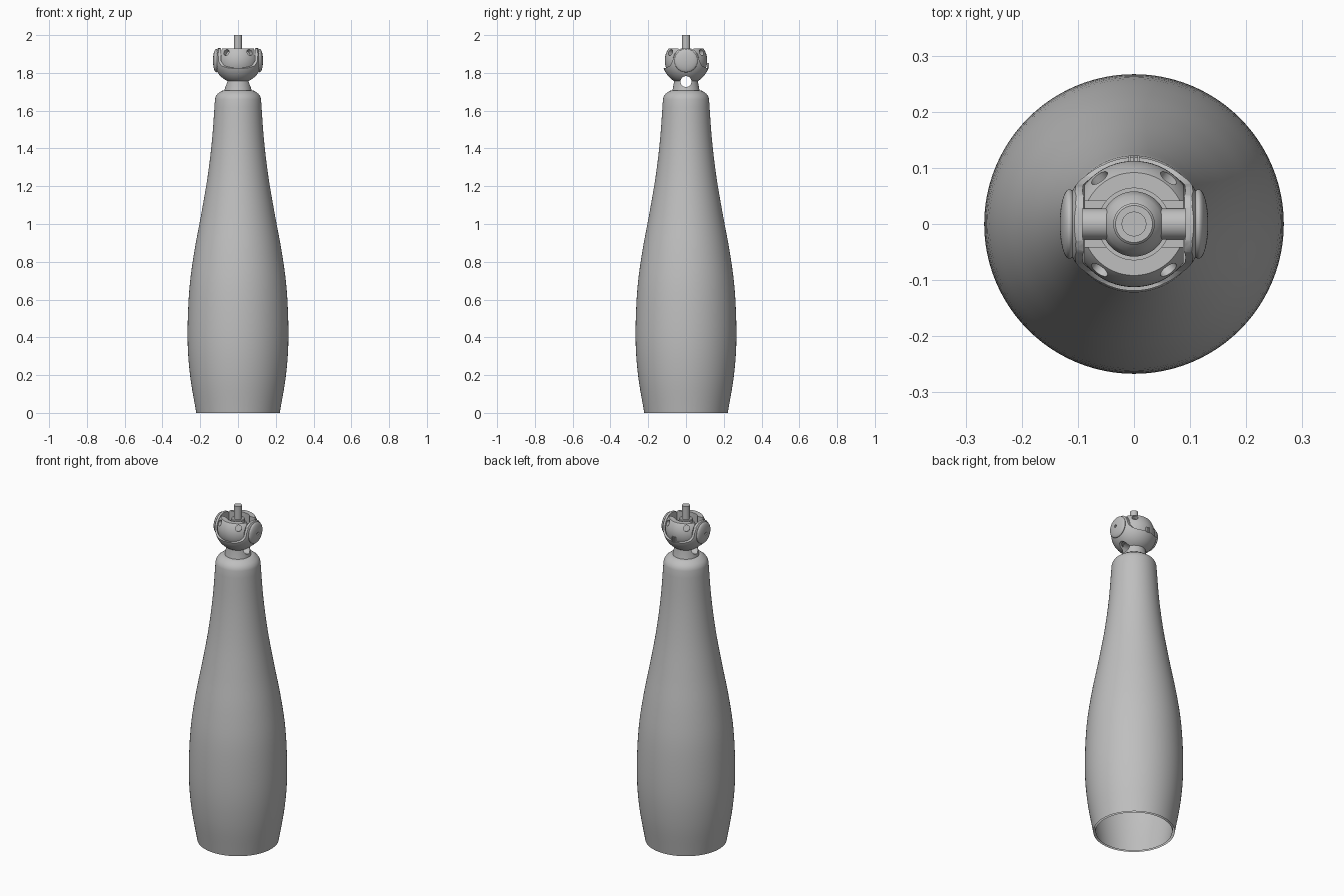
import bpy, bmesh, math
from mathutils import Matrix, Vector

if "Cube" in bpy.data.objects:
    bpy.data.objects.remove(bpy.data.objects["Cube"], do_unlink=True)

grey = bpy.data.materials.new("plain grey")
grey.use_nodes = True
grey.diffuse_color = (0.52, 0.52, 0.52, 1)
grey.node_tree.nodes["Principled BSDF"].inputs["Base Color"].default_value = (0.52, 0.52, 0.52, 1)
JOINT = 1.865  # height of the joint centre


def finish(name, bm):
    bmesh.ops.recalc_face_normals(bm, faces=bm.faces)
    mesh = bpy.data.meshes.new(name)
    bm.to_mesh(mesh)
    bm.free()
    mesh.materials.append(grey)
    obj = bpy.data.objects.new(name, mesh)
    bpy.context.collection.objects.link(obj)
    return obj


def lathe(name, points, closed=False, steps=96):
    bm = bmesh.new()
    verts = [bm.verts.new((r, 0, z)) for r, z in points]
    pairs = list(zip(verts, verts[1:])) + ([(verts[-1], verts[0])] if closed else [])
    edges = [bm.edges.new(p) for p in pairs]
    bmesh.ops.spin(bm, geom=verts + edges, cent=(0, 0, 0), axis=(0, 0, 1),
                   angle=math.tau, steps=steps, use_duplicate=False)
    bmesh.ops.remove_doubles(bm, verts=bm.verts, dist=1e-5)
    return finish(name, bm)


def sphere(name, r, z=JOINT, scale=(1, 1, 1), x=0):
    bm = bmesh.new()
    bmesh.ops.create_uvsphere(bm, u_segments=64, v_segments=32, radius=r)
    bmesh.ops.scale(bm, vec=scale, verts=bm.verts)
    bmesh.ops.translate(bm, vec=(x, 0, z), verts=bm.verts)
    return finish(name, bm)


def rod(name, r, start, end, sides=32):
    a, b = Vector(start), Vector(end)
    turn = (b - a).to_track_quat("Z", "Y").to_matrix().to_4x4()
    bm = bmesh.new()
    bmesh.ops.create_cone(bm, cap_ends=True, segments=sides, radius1=r, radius2=r,
                          depth=(b - a).length, matrix=Matrix.Translation((a + b) / 2) @ turn)
    return finish(name, bm)


def box(name, size, loc):
    bm = bmesh.new()
    bmesh.ops.create_cube(bm, size=1)
    bmesh.ops.scale(bm, vec=size, verts=bm.verts)
    bmesh.ops.translate(bm, vec=loc, verts=bm.verts)
    return finish(name, bm)


def prism(name, yz):
    bm = bmesh.new()
    face = bm.faces.new([bm.verts.new((-0.2, y, z)) for y, z in yz])
    out = bmesh.ops.extrude_face_region(bm, geom=[face])
    bmesh.ops.translate(bm, vec=(0.4, 0, 0),
                        verts=[v for v in out["geom"] if isinstance(v, bmesh.types.BMVert)])
    return finish(name, bm)


def combine(target, tool, operation="DIFFERENCE"):
    mod = target.modifiers.new("shape", "BOOLEAN")
    mod.operation, mod.object, mod.solver = operation, tool, "EXACT"
    bpy.context.view_layer.objects.active = target
    bpy.ops.object.modifier_apply(modifier=mod.name)
    bpy.data.objects.remove(tool, do_unlink=True)


def curve_through(points, n=5):
    p = [Vector(q) for q in points]
    p = [2 * p[0] - p[1]] + p + [2 * p[-1] - p[-2]]
    out = []
    for a, b, c, d in zip(p, p[1:], p[2:], p[3:]):
        for i in range(n):
            t = i / n
            out.append((2 * b + (c - a) * t + (2 * a - 5 * b + 4 * c - d) * t ** 2
                        + (3 * b - a - 3 * c + d) * t ** 3) / 2)
    return out + [p[-2]]


# hollow sleeve with a rounded shoulder
body = [tuple(v) for v in curve_through([
    (0.221, 0), (0.254, 0.2), (0.267, 0.4), (0.258, 0.65), (0.232, 0.85),
    (0.195, 1.05), (0.161, 1.25), (0.137, 1.45), (0.122, 1.66)])]
shoulder = [(0.118, 1.675), (0.108, 1.689), (0.09, 1.703), (0.078, 1.708), (0, 1.708)]
inside = [(0, 1.65)] + [(r - 0.013, z) for r, z in reversed(body) if z < 1.65]
lathe("sleeve", body + shoulder + inside)

# short neck with a cross hole
neck = lathe("neck", [(0, 1.70), (0.073, 1.70), (0.07, 1.715), (0.064, 1.75),
                      (0.062, 1.785), (0, 1.785)])

# outer yoke: bowl with two side arms
yoke = sphere("outer_yoke", 0.125)
hollow = sphere("hollow", 0.114)
combine(hollow, box("limit", (0.184, 1, 1), (0, 0, JOINT)), "INTERSECT")
combine(yoke, hollow)
for s in (-1, 1):
    combine(yoke, prism("arm_cutter", [(s * y, z) for y, z in [
        (0.2, 1.825), (0.105, 1.827), (0.085, 1.838), (0.072, 1.86), (0.066, 1.885),
        (0.05, 1.915), (0.03, 1.928), (0, 1.931), (0, 2.1), (0.2, 2.1)]]))

for part in (neck, yoke):
    combine(part, rod("cross_hole", 0.029, (-0.2, 0, 1.754), (0.2, 0, 1.754)))

# inner yoke: clipped ball with a slot, a bore and four round holes
inner = sphere("inner_yoke", 0.1125)
combine(inner, box("limit", (0.176, 0.3, 0.142), (0, 0, 1.859)), "INTERSECT")
combine(inner, box("slot", (0.3, 0.082, 0.2), (0, 0, 1.965)))
combine(inner, rod("bore", 0.064, (0, 0, 1.81), (0, 0, 2.0), 48))
for sx in (-1, 1):
    for sy in (-1, 1):
        way = Vector((sx * 0.6, sy * 0.8, 0.42)).normalized()
        mid = Vector((0, 0, JOINT))
        combine(inner, rod("round_hole", 0.017, mid + way * 0.088, mid + way * 0.15))

# pivot caps, each with a small centre hole, and the pivot pin
for side, s in (("left", 1), ("right", -1)):
    cap = sphere(side + "_pivot_cap", 0.062, scale=(0.28, 1, 1), x=s * 0.115)
    combine(cap, box("trim", (0.05, 0.3, 0.3), (s * 0.08, 0, JOINT)))
    combine(cap, rod("pin_hole", 0.008, (s * 0.122, 0, JOINT), (s * 0.16, 0, JOINT)))
rod("pivot_pin", 0.028, (-0.1, 0, JOINT), (0.1, 0, JOINT))

# centre ball with collar and stem
lathe("ball_and_stem", [(0, 1.81), (0.025, 1.813), (0.045, 1.828), (0.056, 1.85),
                        (0.058, 1.868), (0.05, 1.892), (0.037, 1.905), (0.037, 1.918),
                        (0.033, 1.922), (0.022, 1.922), (0.022, 2.0), (0, 2.0)], steps=48)

# three small index ribs on the back
for i in (-1, 0, 1):
    box("index_rib", (0.004, 0.012, 0.03), (i * 0.008, 0.116, 1.838))

for obj in bpy.context.scene.objects:
    if obj.type == "MESH":
        bpy.ops.object.select_all(action="DESELECT")
        obj.select_set(True)
        bpy.context.view_layer.objects.active = obj
        bpy.ops.object.shade_smooth_by_angle(angle=math.radians(32))
